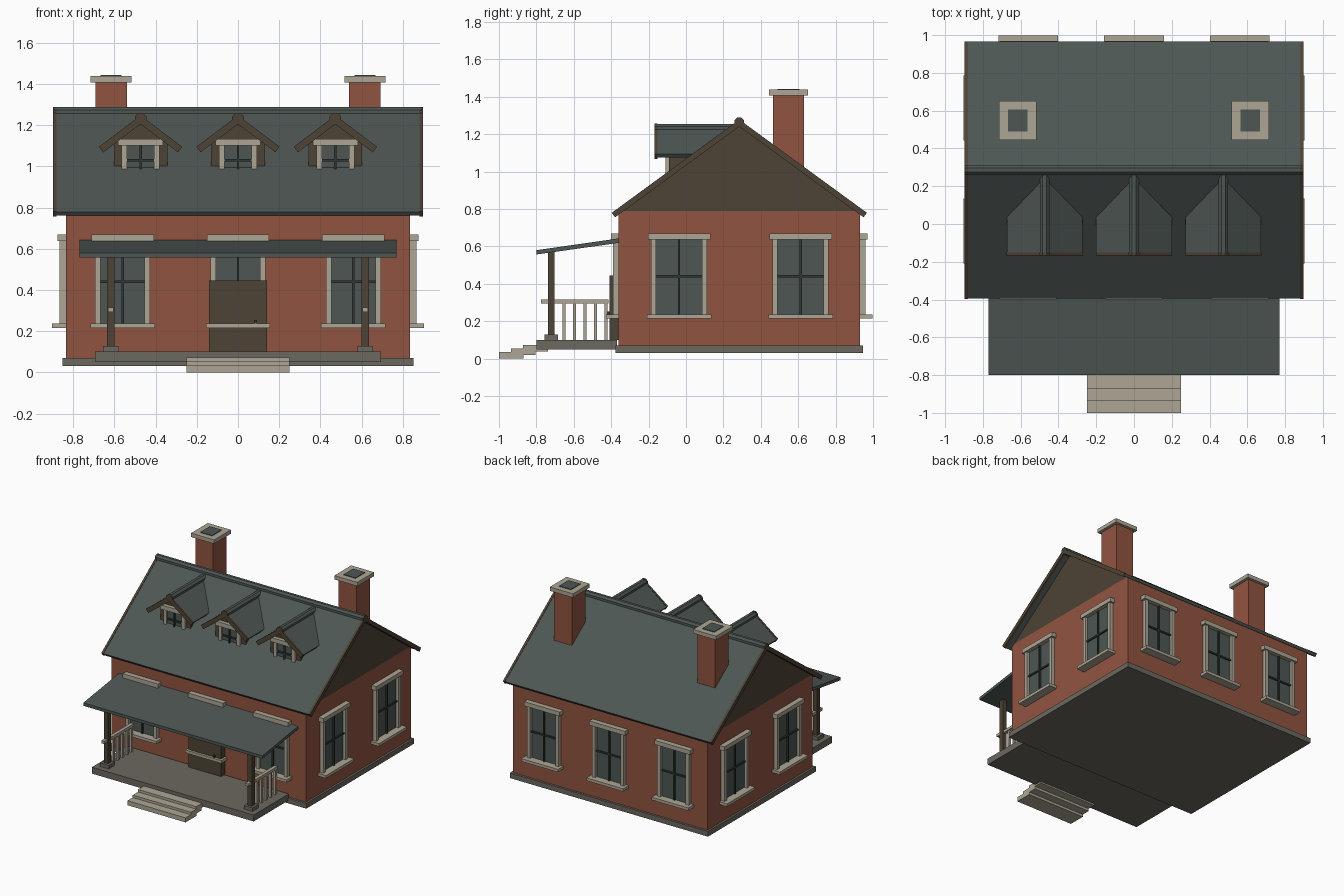
import bpy, bmesh, math
from mathutils import Matrix, Vector

if "Cube" in bpy.data.objects:
    bpy.data.objects.remove(bpy.data.objects["Cube"])


def material(name, rgb):
    m = bpy.data.materials.new(name)
    m.diffuse_color = (*rgb, 1)
    m.use_nodes = True
    m.node_tree.nodes["Principled BSDF"].inputs["Base Color"].default_value = m.diffuse_color
    return m


BRICK = material("red brick", (0.285, 0.088, 0.052))
SLATE = material("slate green", (0.075, 0.094, 0.088))
BROWN = material("dark wood", (0.076, 0.056, 0.036))
TRIM = material("cream trim", (0.42, 0.38, 0.30))
STONE = material("grey stone", (0.15, 0.138, 0.115))
DARK = material("dark sash", (0.030, 0.040, 0.037))


def finish(name, bm, mat):
    bmesh.ops.recalc_face_normals(bm, faces=bm.faces)
    me = bpy.data.meshes.new(name)
    bm.to_mesh(me)
    bm.free()
    me.materials.append(mat)
    ob = bpy.data.objects.new(name, me)
    bpy.context.collection.objects.link(ob)
    return ob


def box(name, x, y, z, mat, frame=Matrix()):
    """Box from (min, max) ranges, placed in an optional local frame."""
    bm = bmesh.new()
    bmesh.ops.create_cube(bm, size=1)
    for v in bm.verts:
        v.co = frame @ Vector([(r[0] + r[1]) / 2 + c * (r[1] - r[0])
                               for r, c in zip((x, y, z), v.co)])
    return finish(name, bm, mat)


def prism(name, profile, axis, a, b, mat, off=0.0):
    """Extrude a (horizontal, z) profile along x or y from a to b."""
    bm = bmesh.new()

    def place(u, z, t):
        return (t, u, z) if axis == 'x' else (u + off, t, z)
    ends = [[bm.verts.new(place(u, z, t)) for u, z in profile] for t in (a, b)]
    n = len(profile)
    for e in ends:
        bm.faces.new(e)
    for i in range(n):
        j = (i + 1) % n
        bm.faces.new((ends[0][i], ends[0][j], ends[1][j], ends[1][i]))
    return finish(name, bm, mat)


def chevron(c, h, ze, zr, t):
    """Two-slope roof section with square-cut eaves."""
    length = math.hypot(h, zr - ze)
    s, k = (zr - ze) / length, h / length
    return [(c - h, ze), (c, zr), (c + h, ze), (c + h - t * s, ze - t * k),
            (c, zr - t / k), (c - h + t * s, ze - t * k)]


def octagon(c, z, r):
    return [(c + r * math.cos(math.radians(22.5 + 45 * i)) * 1.08,
             z + r * math.sin(math.radians(22.5 + 45 * i)) * 1.08) for i in range(8)]


def window(name, loc, angle, w, z0, z1, zm, sill=True, proud=0.03):
    """Framed window; local -y points out of the wall."""
    f = Matrix.Translation((*loc, 0)) @ Matrix.Rotation(math.radians(angle), 4, 'Z')
    h, j = w / 2, 0.027
    box(name + "_glass", (-h + j, h - j), (-0.008, 0.01), (z0, z1), SLATE, f)
    for s in (-1, 1):
        box(name + "_jamb", sorted((s * h, s * (h - j))), (-proud, 0.01), (z0, z1), TRIM, f)
    box(name + "_mullion", (-0.006, 0.006), (-0.02, 0), (z0, z1), DARK, f)
    box(name + "_crossbar", (-h + j, h - j), (-0.018, 0), (zm - 0.006, zm + 0.006), DARK, f)
    box(name + "_header", (-h - 0.017, h + 0.017), (-proud - 0.01, 0.01),
        (z1, z1 + 0.033), TRIM, f)
    if sill:
        box(name + "_sill", (-h - 0.022, h + 0.022), (-0.067, 0.01),
            (z0 - 0.022, z0), TRIM, f)


# Main body
CY, FRONT, BACK, SIDE = 0.285, -0.36, 0.93, 0.836
box("foundation", (-0.852, 0.852), (-0.378, 0.947), (0.03, 0.07), STONE)
box("brick_walls", (-SIDE, SIDE), (FRONT, BACK), (0.07, 0.79), BRICK)
prism("gable_walls", [(FRONT, 0.785), (BACK, 0.785), (CY, 1.255)], 'x', -SIDE, SIDE, BROWN)

# Main roof with ridge and barge boards
prism("main_roof", chevron(CY, 0.68, 0.778, 1.275, 0.022), 'x', -0.88, 0.88, SLATE)
prism("main_ridge", octagon(CY, 1.264, 0.025), 'x', -0.88, 0.88, SLATE)
for s in (-1, 1):
    prism("barge_board", chevron(CY, 0.682, 0.78, 1.278, 0.03), 'x', s * 0.88, s * 0.897, BROWN)
    prism("ridge_end", octagon(CY, 1.264, 0.025), 'x', s * 0.88, s * 0.897, BROWN)

# Chimneys
for s in (-1, 1):
    cx, cy = s * 0.616, 0.548
    box("chimney", (cx - 0.077, cx + 0.077), (cy - 0.083, cy + 0.083), (0.95, 1.41), BRICK)
    box("chimney_cap", (cx - 0.099, cx + 0.099), (cy - 0.103, cy + 0.103), (1.408, 1.438), TRIM)
    box("flue", (cx - 0.051, cx + 0.051), (cy - 0.058, cy + 0.058), (1.435, 1.443), SLATE)

# Dormers
for x in (-0.473, 0, 0.473):
    prism("dormer_body", [(-0.13, 0.95), (0.13, 0.95), (0.13, 1.12), (0, 1.21), (-0.13, 1.12)],
          'y', -0.09, 0.2, BROWN, x)
    roof = chevron(0, 0.2, 1.093, 1.245, 0.022)
    prism("dormer_roof", roof, 'y', -0.152, 0.25, SLATE, x)
    prism("dormer_ridge", octagon(0, 1.23, 0.026), 'y', -0.152, 0.265, SLATE, x)
    prism("dormer_barge", chevron(0, 0.202, 1.095, 1.247, 0.034), 'y', -0.168, -0.152, BROWN, x)
    prism("dormer_ridge_end", octagon(0, 1.23, 0.028), 'y', -0.168, -0.152, BROWN, x)
    window("dormer_window", (x, -0.09), 0, 0.185, 0.96, 1.1, 1.03, False, 0.02)

# Wall windows
for x in (-0.56, 0, 0.56):
    window("front_window", (x, FRONT), 0, 0.268, 0.236, 0.637, 0.44)
    window("back_window", (x, BACK), 180, 0.272, 0.236, 0.637, 0.44)
for y in (-0.037, 0.613):
    window("right_window", (SIDE, y), 90, 0.3, 0.236, 0.637, 0.44)
    window("left_window", (-SIDE, y), -90, 0.3, 0.236, 0.637, 0.44)

# Door
box("door", (-0.14, 0.14), (-0.408, -0.35), (0.1, 0.445), BROWN)
box("door_knob", (0.077, 0.093), (-0.42, -0.405), (0.237, 0.253), DARK)

# Porch floor, roof and steps
box("porch_floor", (-0.695, 0.695), (-0.8, -0.37), (0.05, 0.1), STONE)
prism("porch_roof", [(-0.8, 0.557), (-0.8, 0.58), (-0.36, 0.643), (-0.36, 0.619)],
      'x', -0.77, 0.77, SLATE)
for i in range(3):
    y, z = -1 + 0.0645 * i, 0.019 * i
    box("step", (-0.25, 0.25), (y, y + 0.132), (z, z + 0.035), TRIM)

# Porch posts and side railings
for s in (-1, 1):
    x = s * 0.618
    box("porch_post", (x - 0.018, x + 0.018), (-0.738, -0.702), (0.1, 0.58), BROWN)
    box("post_base", (x - 0.037, x + 0.037), (-0.757, -0.684), (0.1, 0.128), STONE)
    box("handrail", (x - 0.013, x + 0.013), (-0.776, -0.415), (0.294, 0.315), TRIM)
    for i in range(5):
        y = -0.652 + 0.056 * i
        box("baluster", (x - 0.009, x + 0.009), (y - 0.009, y + 0.009), (0.1, 0.3), TRIM)
